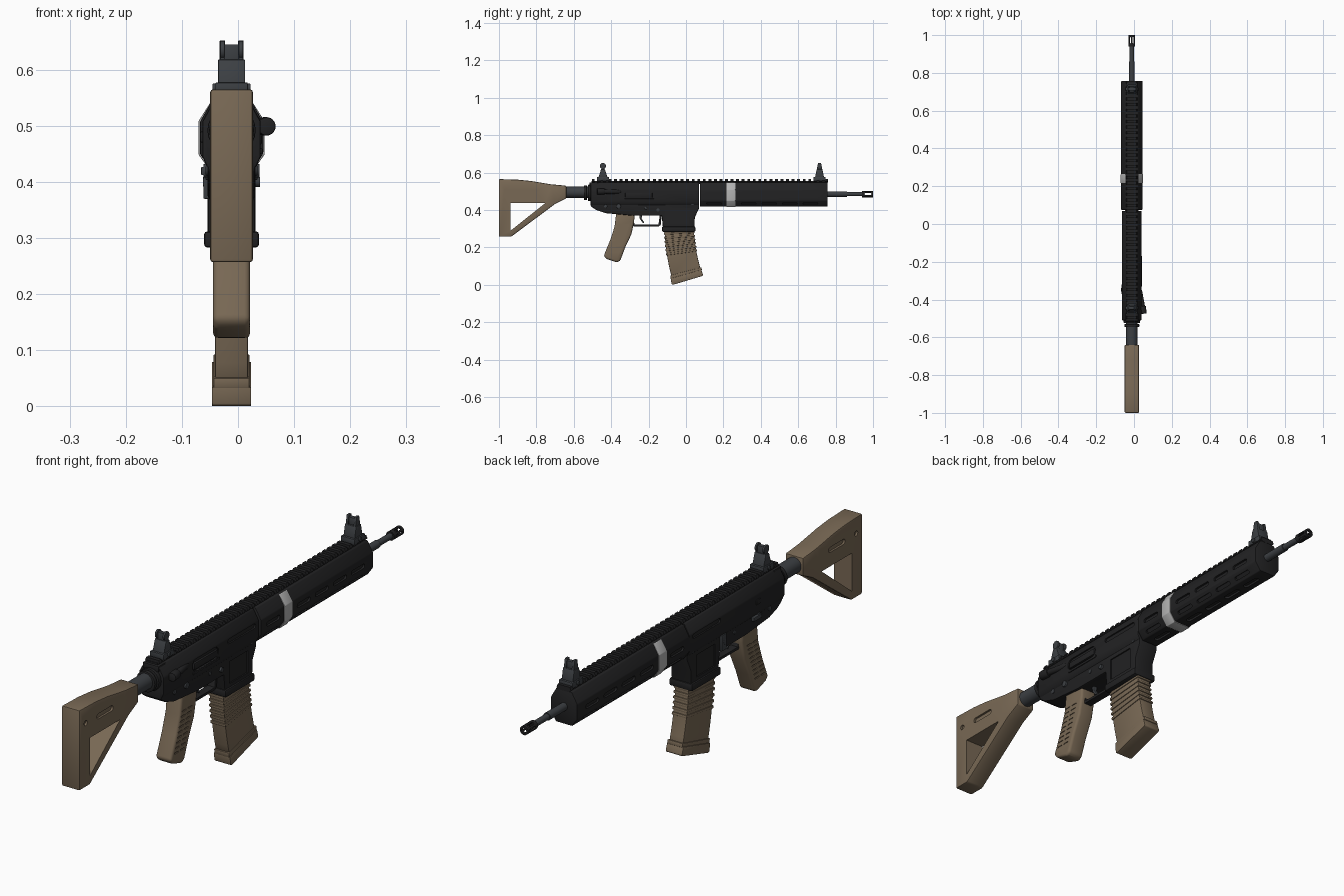
import bpy, bmesh, math
from mathutils import Matrix, Vector

if "Cube" in bpy.data.objects:
    bpy.data.objects.remove(bpy.data.objects["Cube"])

C = -0.0115  # centre plane of the body


def material(name, rgb):
    m = bpy.data.materials.new(name)
    m.diffuse_color = (*rgb, 1)
    m.use_nodes = True
    m.node_tree.nodes["Principled BSDF"].inputs["Base Color"].default_value = m.diffuse_color
    return m


BLACK = material("black", (0.016, 0.016, 0.017))
STEEL = material("dark_steel", (0.045, 0.05, 0.056))
TAN = material("tan", (0.19, 0.14, 0.09))
BAND = material("light_grey", (0.45, 0.45, 0.45))


def add_prism(bm, ring, offset):
    """Closed ring of 3D points swept along an offset vector."""
    a = [bm.verts.new(p) for p in ring]
    b = [bm.verts.new(Vector(p) + Vector(offset)) for p in ring]
    bm.faces.new(a)
    bm.faces.new(b[::-1])
    for i in range(len(a)):
        j = (i + 1) % len(a)
        bm.faces.new((a[j], a[i], b[i], b[j]))


def side(bm, pts, half, c=C):
    """Side profile (y, z), extruded across x."""
    add_prism(bm, [(c - half, y, z) for y, z in pts], (2 * half, 0, 0))


def section(bm, pts, y0, y1):
    """Cross-section (x, z), extruded along y."""
    add_prism(bm, [(x, y0, z) for x, z in pts], (0, y1 - y0, 0))


def box(bm, x0, x1, y0, y1, z0, z1):
    section(bm, [(x0, z0), (x1, z0), (x1, z1), (x0, z1)], y0, y1)


def tube(bm, p, q, r0, r1=None, n=24):
    p, q = Vector(p), Vector(q)
    rot = (q - p).to_track_quat('Z', 'Y').to_matrix().to_4x4()
    bmesh.ops.create_cone(bm, cap_ends=True, segments=n, radius1=r0, radius2=r1 or r0,
                          depth=(q - p).length, matrix=Matrix.Translation((p + q) / 2) @ rot)


def slot(bm, x, y, z, length, height, depth, angle=0.0):
    """Capsule along y whose depth axis is x turned by angle about y."""
    r, s = height / 2, length / 2 - height / 2
    ring = []
    for k, sgn in ((-90, 1), (90, -1)):
        for i in range(7):
            a = math.radians(k + i * 30)
            ring.append(Vector((-depth, sgn * s + r * math.cos(a), r * math.sin(a))))
    rot = Matrix.Rotation(angle, 3, 'Y')
    o = Vector((x, y, z))
    add_prism(bm, [rot @ v + o for v in ring], rot @ Vector((2 * depth, 0, 0)))


def finish(name, bm, mat, bevel=0.0, cutter=None, segs=2):
    bmesh.ops.recalc_face_normals(bm, faces=bm.faces)
    if bevel:
        edges = [e for e in bm.edges if len(e.link_faces) == 2 and e.calc_face_angle(0) > 0.5]
        bmesh.ops.bevel(bm, geom=edges, offset=bevel, segments=segs, profile=0.5,
                        affect='EDGES', clamp_overlap=True)
    me = bpy.data.meshes.new(name)
    bm.to_mesh(me)
    bm.free()
    if mat:
        me.materials.append(mat)
    ob = bpy.data.objects.new(name, me)
    bpy.context.collection.objects.link(ob)
    bpy.ops.object.select_all(action='DESELECT')
    ob.select_set(True)
    bpy.context.view_layer.objects.active = ob
    if cutter:
        cut = finish(name + "_cutter", cutter, None)
        cut.hide_render = True
        bpy.context.view_layer.objects.active = ob
        mod = ob.modifiers.new("cut", 'BOOLEAN')
        mod.object, mod.operation, mod.solver = cut, 'DIFFERENCE', 'EXACT'
        mod.use_self = True
        bpy.ops.object.modifier_apply(modifier=mod.name)
        bpy.data.objects.remove(cut)
        ob.select_set(True)
    bpy.ops.object.shade_smooth_by_angle(angle=math.radians(32))
    return ob


def octagon(hw, z0, z1, zs0, zs1, bw, tw):
    return [(C - bw, z0), (C + bw, z0), (C + hw, zs0), (C + hw, zs1),
            (C + tw, z1), (C - tw, z1), (C - hw, zs1), (C - hw, zs0)]


new = bmesh.new

# Stock with triangular opening, side slots and sling holes
b, c = new(), new()
side(b, [(-1, .257), (-.935, .257), (-.70, .432), (-.64, .462), (-.64, .53),
         (-.72, .537), (-.83, .555), (-.90, .562), (-1, .565)], .038)
side(c, [(-.937, .29), (-.752, .437), (-.937, .437)], .1)
for s in (-1, 1):
    slot(c, C + s * .038, -.845, .5, .1, .02, .008)
    slot(c, C + s * .038, -.962, .503, .02, .0199, .008)
finish("stock", b, TAN, .005, c)

# Buffer tube and lock rings
b = new()
tube(b, (C, -.68, .495), (C, -.5, .495), .03)
finish("buffer_tube", b, STEEL)
b = new()
tube(b, (C, -.545, .492), (C, -.53, .492), .04)
tube(b, (C, -.525, .492), (C, -.505, .492), .043)
finish("tube_lock_rings", b, BLACK, .003)

# Lower receiver with recessed magazine-well panels
b, c = new(), new()
side(b, [(-.51, .48), (-.51, .42), (-.48, .4), (-.43, .383), (-.29, .37), (-.13, .37),
         (-.122, .29), (.045, .29), (.047, .36), (.07, .41), (.07, .48)], .043)
for s in (-1, 1):
    x = C + s * .043
    box(c, x - .005, x + .005, -.098, .015, .325, .41)
finish("lower_receiver", b, BLACK, .006, c)
b = new()
box(b, C - .049, C + .049, -.128, .05, .283, .312)
finish("magazine_well_flange", b, BLACK, .006)

# Upper receiver
b, c = new(), new()
section(b, octagon(.052, .425, .548, .445, .508, .043, .03), -.51, .07)
slot(c, C + .052, -.035, .496, .17, .018, .006)
slot(c, C + .052, -.255, .483, .16, .045, .006)
slot(c, C - .052, -.035, .496, .17, .018, .006)
finish("upper_receiver", b, BLACK, .004, c)
b = new()
box(b, C + .04, C + .054, -.325, -.18, .467, .492)
box(b, C + .04, C + .055, -.33, -.17, .45, .46)
finish("ejection_port_cover", b, BLACK, .002)

# Forward assist, pins, selector and release buttons
b = new()
tube(b, (.03, -.35, .497), (.047, -.44, .499), .012)
tube(b, (.046, -.435, .499), (.051, -.475, .499), .0165)
finish("forward_assist", b, BLACK, .003)
b = new()
for y, z, r, e in ((-.43, .42, .009, .046), (-.215, .41, .007, .046), (-.15, .40, .009, .051),
                   (.035, .435, .009, .046), (-.36, .42, .012, .05)):
    tube(b, (C - e, y, z), (C + e, y, z), r, n=16)
box(b, C - .054, C - .04, -.37, -.32, .412, .427)
box(b, C - .05, C - .04, -.16, -.13, .37, .43)
finish("controls_and_pins", b, STEEL, .0015)
b = new()
box(b, C - .034, C + .034, -.515, -.47, .525, .548)
box(b, C - .056, C + .03, -.36, -.335, .47, .49)
finish("charging_handle", b, BLACK, .003)

# Handguard with rows of slots on sides, lower bevels and underside
b, c = new(), new()
section(b, octagon(.0565, .418, .548, .45, .507, .034, .033), .075, .757)
for y in (.15, .335, .445, .555, .665):
    for s in (-1, 1):
        slot(c, C + s * .0565, y, .477, .08, .017, .008)
        slot(c, C + s * .045, y, .434, .08, .014, .008, s * math.atan2(.0225, .032))
    slot(c, C, y, .418, .08, .02, .008, math.pi / 2)
finish("handguard", b, BLACK, .003, c)
b = new()
section(b, octagon(.059, .415, .546, .449, .508, .035, .035), .216, .264)
finish("handguard_band", b, BAND, .002)

# Top rail with teeth
b = new()
box(b, C - .023, C + .023, -.505, .757, .54, .554)
n = 43
for i in range(n):
    y = -.503 + i * (1.246 / (n - 1))
    section(b, [(C - .023, .547), (C + .023, .547), (C + .031, .554), (C + .026, .565),
                (C - .026, .565), (C - .031, .554)], y, y + .015)
finish("top_rail", b, BLACK)

# Barrel and slotted muzzle device
b = new()
tube(b, (C, .7, .485), (C, .86, .485), .015)
tube(b, (C, .85, .485), (C, .95, .485), .0115)
finish("barrel", b, STEEL)
b, c = new(), new()
tube(b, (C, .94, .485), (C, 1, .485), .0175)
tube(c, (C, .95, .485), (C, 1.02, .485), .01)
for k in range(3):
    slot(c, C, .973, .485, .036, .01, .03, k * math.pi / 3)
finish("muzzle_device", b, BLACK, 0, c)

# Pistol grip with grip grooves
b, c = new(), new()
side(b, [(-.372, .39), (-.275, .39), (-.277, .34), (-.292, .27), (-.325, .2), (-.352, .128),
         (-.37, .12), (-.425, .138), (-.44, .155), (-.405, .24), (-.382, .31)], .033)
for i in range(9):
    z = .175 + i * .018
    for s in (-1, 1):
        for d in (-.024, .012):
            slot(c, C + s * .033, -.38 + .33 * (z - .175) + d, z, .026, .005, .003)
finish("pistol_grip", b, TAN, .01, c, 3)

# Trigger and guard
b = new()
side(b, [(-.30, .375), (-.287, .318), (-.28, .312), (-.145, .312), (-.135, .32), (-.13, .375),
         (-.14, .375), (-.147, .323), (-.275, .323), (-.288, .375)], .016)
finish("trigger_guard", b, BLACK, .002)
b = new()
side(b, [(-.25, .38), (-.235, .38), (-.237, .355), (-.222, .332), (-.23, .33), (-.247, .352)], .007)
finish("trigger", b, STEEL, .0015)


# Magazine: curved body, ribs and floor plate from one edge function
def mag(t, grow=0.0):
    k = .03 * t * (1 - t)
    return ((-.115 + .037 * t - k - grow, .305 - .26 * t), (.041 + .038 * t - k + grow, .31 - .229 * t))


b = new()
pairs = [mag(i / 8) for i in range(9)]
side(b, [p[0] for p in pairs] + [p[1] for p in reversed(pairs)], .0295)
finish("magazine", b, TAN, .004)
b = new()
for i in range(6):
    t = .1 + i * .085
    (l0, r0), (l1, r1) = mag(t, .004), mag(t + .045, .004)
    side(b, [l0, r0, r1, l1], .0325)
finish("magazine_ribs", b, TAN, .003)
b = new()
side(b, [(-.082, .034), (.082, .08), (.091, .052), (.088, .047), (-.07, 0), (-.077, .003)], .035)
side(b, [(-.084, .05), (.083, .093), (.085, .078), (-.082, .032)], .032)
finish("magazine_floor_plate", b, TAN, .002)

# Flip-up sights: base, tapered tower, ears and centre post
for name, y, ring in (("rear_sight", -.444, True), ("front_sight", .714, False)):
    b = new()
    box(b, C - .029, C + .029, y - .032, y + .032, .556, .577)
    tube(b, (C - .034, y, .567), (C + .034, y, .567), .008, n=16)
    w = .01 if ring else .015
    side(b, [(y - .024, .575), (y + .024, .575), (y + w, .618), (y - w, .618)], .024)
    for s in (-1, 1):
        x = C + s * .0165
        if ring:
            tube(b, (x - .004, y, .635), (x + .004, y, .635), .0165, n=20)
            box(b, x - .004, x + .004, y - .009, y + .009, .61, .63)
        else:
            side(b, [(y - .015, .615), (y + .015, .615), (y + .008, .652), (y - .008, .652)], .005, x)
    box(b, C - .013, C + .013, y - .008, y + .008, .61, .645)
    finish(name, b, STEEL, .0015)
